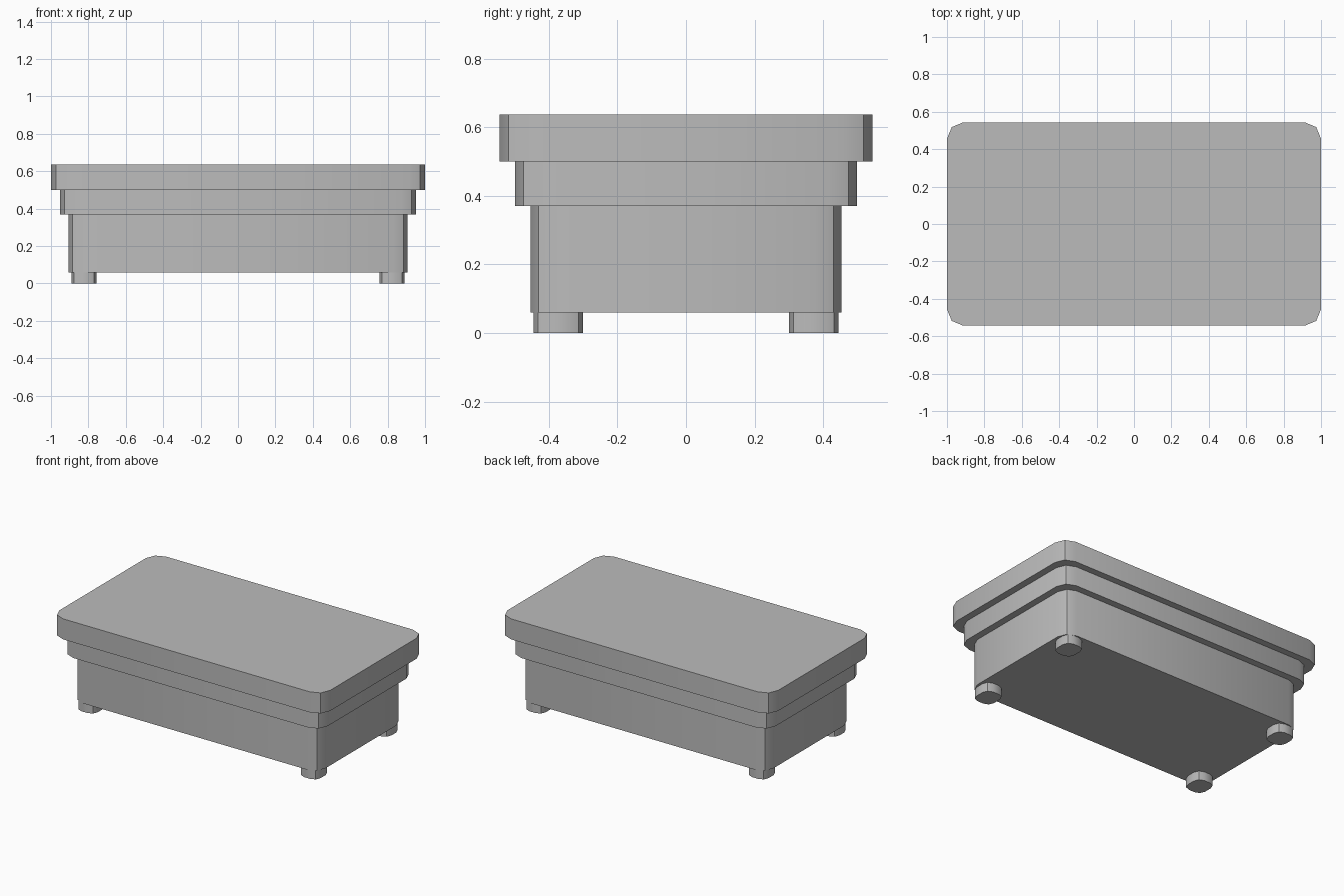
import bpy, bmesh, math

if "Cube" in bpy.data.objects:
    bpy.data.objects.remove(bpy.data.objects["Cube"], do_unlink=True)

grey = bpy.data.materials.new("plain_grey")
grey.use_nodes = True
colour = (0.5, 0.5, 0.5, 1)
grey.diffuse_color = colour
grey.node_tree.nodes["Principled BSDF"].inputs["Base Color"].default_value = colour


def rounded_slab(name, centre, half, z0, z1, radius):
    """Upright slab with two-segment rounded corners."""
    bm = bmesh.new()
    ring = []
    for quarter in range(4):
        mid = math.radians(45 + 90 * quarter)
        sx = math.copysign(1, math.cos(mid))
        sy = math.copysign(1, math.sin(mid))
        for step in (-1, 0, 1):
            a = mid + step * math.pi / 4
            ring.append(bm.verts.new((
                centre[0] + sx * (half[0] - radius) + radius * math.cos(a),
                centre[1] + sy * (half[1] - radius) + radius * math.sin(a), z0)))
    bottom = bm.faces.new(ring)
    top = bmesh.ops.extrude_face_region(bm, geom=[bottom], use_keep_orig=True)
    verts = [g for g in top["geom"] if isinstance(g, bmesh.types.BMVert)]
    bmesh.ops.translate(bm, verts=verts, vec=(0, 0, z1 - z0))
    bmesh.ops.recalc_face_normals(bm, faces=bm.faces)
    mesh = bpy.data.meshes.new(name)
    bm.to_mesh(mesh)
    bm.free()
    mesh.materials.append(grey)
    obj = bpy.data.objects.new(name, mesh)
    bpy.context.collection.objects.link(obj)
    bpy.ops.object.select_all(action="DESELECT")
    obj.select_set(True)
    bpy.context.view_layer.objects.active = obj
    bpy.ops.object.shade_smooth_by_angle(angle=math.radians(30))
    return obj


# Stacked tiers, each wider than the one below
rounded_slab("base_body", (0, 0), (0.907, 0.453), 0.06, 0.37, 0.08)
rounded_slab("middle_tier", (0, 0), (0.953, 0.499), 0.37, 0.50, 0.084)
rounded_slab("top_slab", (0, 0), (1.0, 0.544), 0.50, 0.637, 0.088)

# Four feet under the corners
for side, sx in (("left", 1), ("right", -1)):
    for end, sy in (("front", -1), ("back", 1)):
        rounded_slab(f"{end}_{side}_foot", (sx * 0.823, sy * 0.373),
                     (0.067, 0.072), 0, 0.06, 0.045)
